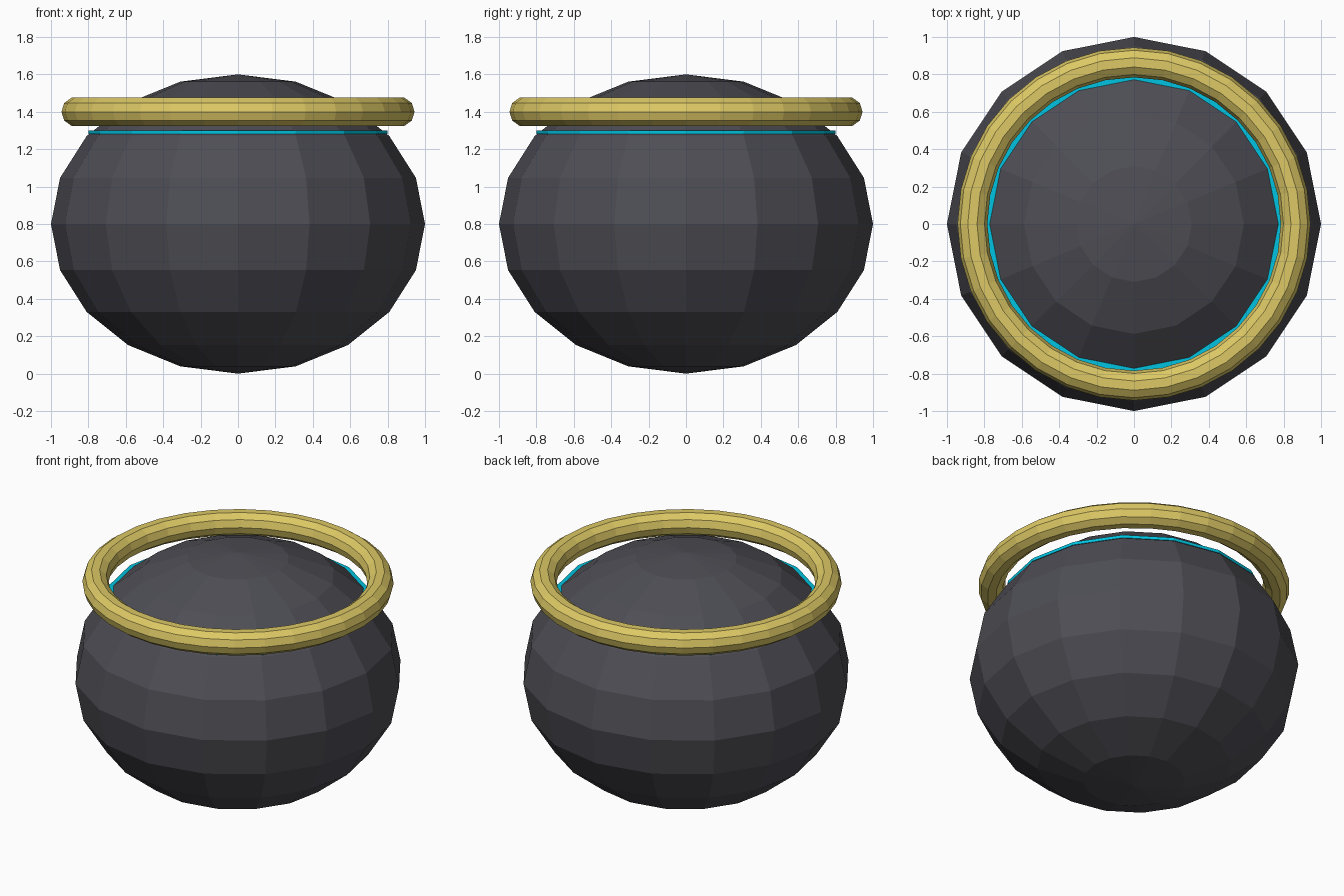
import bpy

if "Cube" in bpy.data.objects:
    bpy.data.objects.remove(bpy.data.objects["Cube"])


def finish(name, color):
    obj = bpy.context.object
    obj.name = name
    mat = bpy.data.materials.new(name + "_material")
    mat.diffuse_color = (*color, 1)
    mat.use_nodes = True
    mat.node_tree.nodes["Principled BSDF"].inputs["Base Color"].default_value = mat.diffuse_color
    obj.data.materials.append(mat)
    return obj


# Faceted round pot body, slightly squashed
bpy.ops.mesh.primitive_uv_sphere_add(segments=16, ring_count=10, radius=1, location=(0, 0, 0.8))
pot = finish("pot_body", (0.075, 0.075, 0.09))
pot.scale.z = 0.8

# Rim ring floating around the neck
bpy.ops.mesh.primitive_torus_add(major_segments=32, minor_segments=10,
                                 major_radius=0.864, minor_radius=0.08, location=(0, 0, 1.4))
finish("rim", (0.72, 0.58, 0.13))

# Thin disc of liquid
bpy.ops.mesh.primitive_cylinder_add(vertices=16, radius=0.8, depth=0.02, location=(0, 0, 1.29))
finish("liquid", (0.0, 0.55, 0.75))
